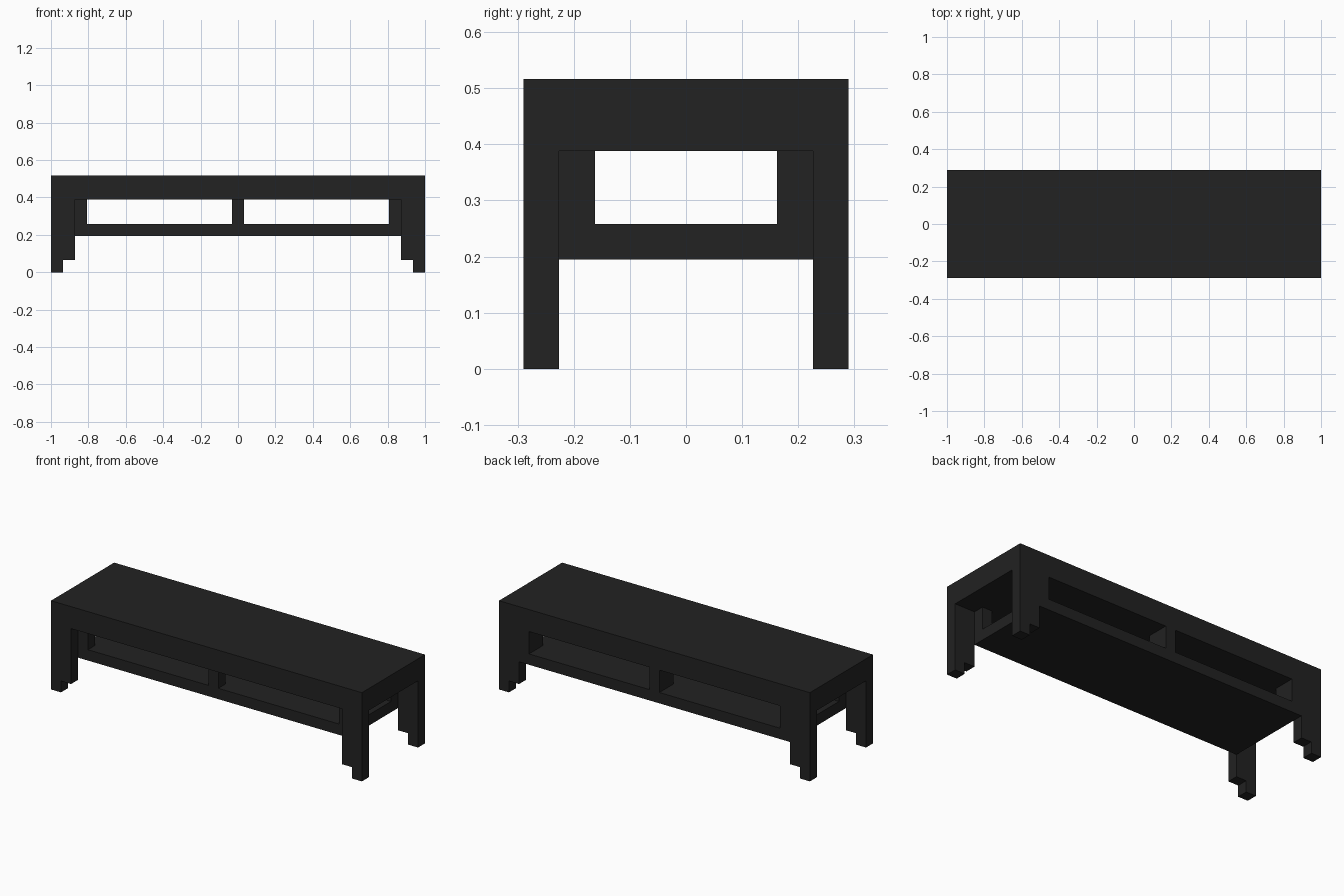
import bpy
import bmesh

cube = bpy.data.objects.get("Cube")
if cube:
    bpy.data.objects.remove(cube, do_unlink=True)

# One dark finish for the whole table
black = bpy.data.materials.new("charcoal black")
black.use_nodes = True
COLOUR = (0.016, 0.016, 0.016, 1)
black.diffuse_color = COLOUR
black.node_tree.nodes["Principled BSDF"].inputs["Base Color"].default_value = COLOUR

# Shared levels and sizes
LENGTH, DEPTH, HEIGHT = 1.0, 0.29, 0.516
TOP_UNDER, SHELF_TOP, SHELF_UNDER = 0.388, 0.258, 0.195
LEG_IN, FOOT_IN, FOOT_TOP = 0.871, 0.936, 0.066
RECESS, POST_IN = 0.226, 0.162


def prism(name, profile, y0, y1):
    """Extrude an x-z outline from y0 to y1."""
    bm = bmesh.new()
    face = bm.faces.new([bm.verts.new((x, y0, z)) for x, z in profile])
    moved = bmesh.ops.extrude_face_region(bm, geom=[face])["geom"]
    verts = [v for v in moved if isinstance(v, bmesh.types.BMVert)]
    bmesh.ops.translate(bm, verts=verts, vec=(0, y1 - y0, 0))
    bmesh.ops.recalc_face_normals(bm, faces=bm.faces)
    mesh = bpy.data.meshes.new(name)
    bm.to_mesh(mesh)
    bm.free()
    mesh.materials.append(black)
    obj = bpy.data.objects.new(name, mesh)
    bpy.context.collection.objects.link(obj)
    return obj


def box(name, x0, x1, y0, y1, z0, z1):
    return prism(name, [(x0, z0), (x1, z0), (x1, z1), (x0, z1)], y0, y1)


# Thick top and lower shelf: the shelf is set back at the front, flush at the back
box("table_top", -LENGTH, LENGTH, -DEPTH, DEPTH, TOP_UNDER, HEIGHT)
box("lower_shelf", -LEG_IN, LEG_IN, -RECESS, DEPTH, SHELF_UNDER, SHELF_TOP)

# Legs with a stepped foot at the outer end
for side, sx in (("left", 1), ("right", -1)):
    outline = [(LEG_IN, TOP_UNDER), (LENGTH, TOP_UNDER), (LENGTH, 0),
               (FOOT_IN, 0), (FOOT_IN, FOOT_TOP), (LEG_IN, FOOT_TOP)]
    outline = [(sx * x, z) for x, z in outline]
    prism(f"front_{side}_leg", outline, -DEPTH, -RECESS)
    prism(f"back_{side}_leg", outline, RECESS, DEPTH)

# Posts between the shelf and the top
POST_HALF = 0.032
for place, x in (("left", LEG_IN - POST_HALF), ("middle", 0), ("right", POST_HALF - LEG_IN)):
    for row, y0, y1 in (("front", -RECESS, -POST_IN), ("back", POST_IN, DEPTH)):
        box(f"{row}_{place}_post", x - POST_HALF, x + POST_HALF, y0, y1, SHELF_TOP, TOP_UNDER)
